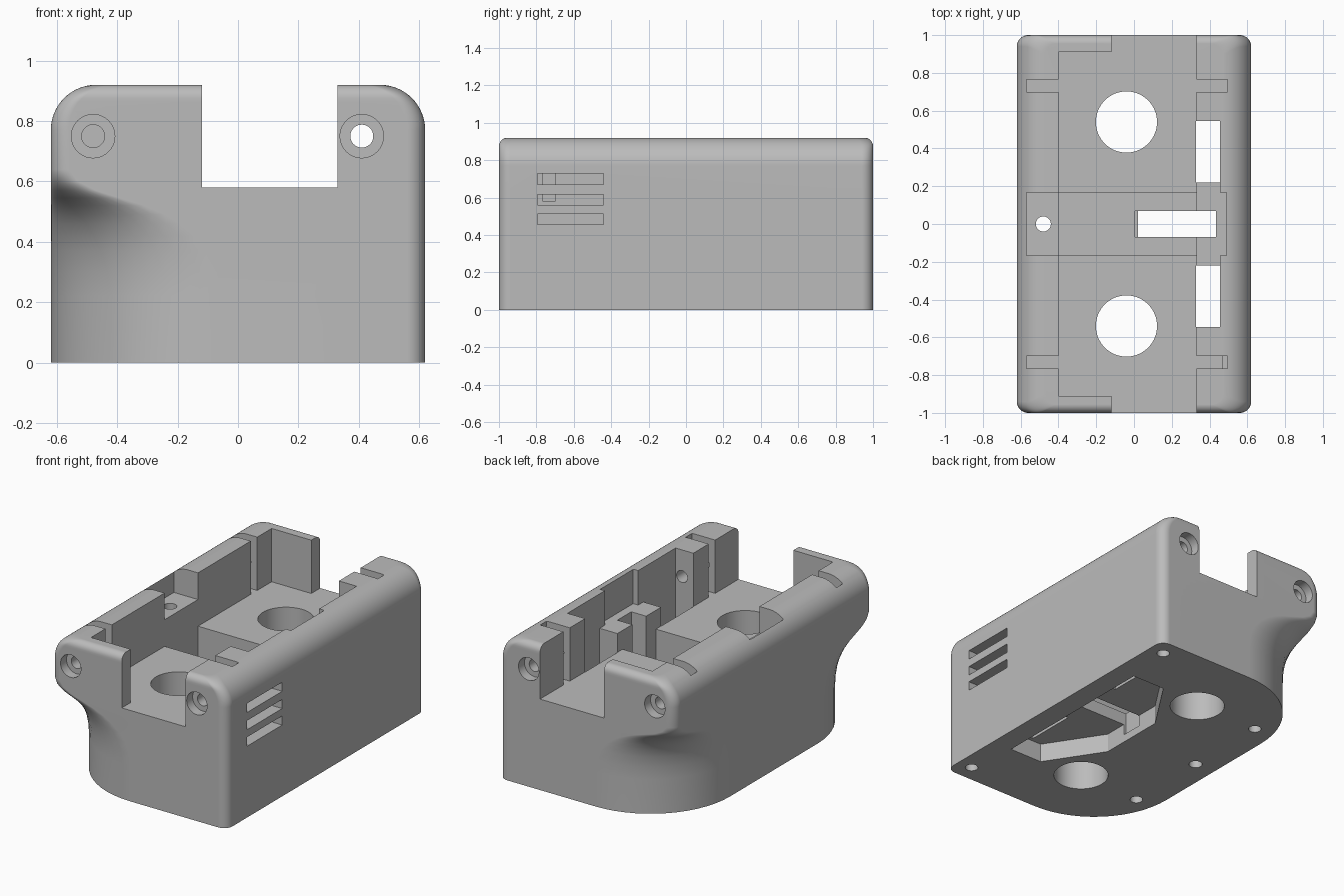
import bpy, bmesh, math
from mathutils import Matrix, Vector

if "Cube" in bpy.data.objects:
    bpy.data.objects.remove(bpy.data.objects["Cube"], do_unlink=True)

grey = bpy.data.materials.new("grey_plastic")
grey.use_nodes = True
colour = (0.5, 0.5, 0.5, 1)
grey.diffuse_color = colour
grey.node_tree.nodes["Principled BSDF"].inputs["Base Color"].default_value = colour


def make_object(name, bm):
    bmesh.ops.recalc_face_normals(bm, faces=bm.faces)
    mesh = bpy.data.meshes.new(name)
    bm.to_mesh(mesh)
    bm.free()
    mesh.materials.append(grey)
    obj = bpy.data.objects.new(name, mesh)
    bpy.context.collection.objects.link(obj)
    return obj


def outline(z, hx, hy, r_left, r_right, steps=14):
    """Rounded rectangle with its own corner radius on each x side."""
    points = []
    for quarter, (sx, sy) in enumerate([(1, 1), (-1, 1), (-1, -1), (1, -1)]):
        r = r_right if sx > 0 else r_left
        for i in range(steps + 1):
            a = math.pi / 2 * (quarter + i / steps)
            points.append((sx * (hx - r) + r * math.cos(a),
                           sy * (hy - r) + r * math.sin(a), z))
    return points


# Shell: loft from a D-shaped foot, flaring out to a full box with a rounded top
HX, HY, TOP, SIDE_R, END_R, CORNER = 0.62, 1.0, 0.92, 0.15, 0.045, 0.06
flare = [(0, .56), (.22, .56), (.30, .55), (.37, .52), (.42, .48), (.46, .43),
         (.49, .38), (.52, .31), (.545, .23), (.57, .15), (.60, .09), (.64, CORNER)]
rings = [outline(z, HX, HY, r, CORNER) for z, r in flare]
for i in range(15):
    a = math.pi / 2 * i / 14
    z = TOP - SIDE_R * (1 - math.sin(a))
    u = max(0, (z - TOP + END_R) / END_R)
    end_inset = END_R * (1 - math.sqrt(max(0, 1 - u * u)))
    rings.append(outline(z, HX - SIDE_R * (1 - math.cos(a)), HY - end_inset, CORNER, CORNER))

bm = bmesh.new()
loops = [[bm.verts.new(p) for p in ring] for ring in rings]
for low, high in zip(loops, loops[1:]):
    for i in range(len(low)):
        j = (i + 1) % len(low)
        bm.faces.new((low[i], low[j], high[j], high[i]))
bm.faces.new(loops[0])
bm.faces.new(loops[-1])
shell = make_object("housing", bm)


def cut(bm):
    cutter = make_object("cutter", bm)
    cutter.hide_render = True
    mod = shell.modifiers.new("cut", "BOOLEAN")
    mod.operation, mod.solver, mod.object = "DIFFERENCE", "EXACT", cutter
    bpy.context.view_layer.objects.active = shell
    bpy.ops.object.modifier_apply(modifier=mod.name)
    bpy.data.objects.remove(cutter, do_unlink=True)


def cut_box(x0, x1, y0, y1, z0, z1=1.2):
    bm = bmesh.new()
    size = Matrix.Diagonal((x1 - x0, y1 - y0, z1 - z0, 1))
    centre = Matrix.Translation(((x0 + x1) / 2, (y0 + y1) / 2, (z0 + z1) / 2))
    bmesh.ops.create_cube(bm, size=1, matrix=centre @ size)
    cut(bm)


def cut_hole(start, end, r, sides=40):
    start, end = Vector(start), Vector(end)
    axis = end - start
    bm = bmesh.new()
    place = Matrix.Translation((start + end) / 2) @ axis.to_track_quat("Z", "Y").to_matrix().to_4x4()
    bmesh.ops.create_cone(bm, cap_ends=True, segments=sides, radius1=r, radius2=r,
                          depth=axis.length, matrix=place)
    cut(bm)


def cut_prism(points, z0, z1):
    bm = bmesh.new()
    face = bm.faces.new([bm.verts.new((x, y, z0)) for x, y in points])
    made = bmesh.ops.extrude_face_region(bm, geom=[face])["geom"]
    bmesh.ops.translate(bm, vec=(0, 0, z1 - z0),
                        verts=[v for v in made if isinstance(v, bmesh.types.BMVert)])
    cut(bm)


FLOOR, LEDGE, IN_L, IN_R = 0.58, 0.70, -0.40, 0.33

# Main tray and the open ends
cut_box(IN_L, IN_R, -.91, .91, FLOOR)
cut_box(-.12, IN_R, -1.2, 1.2, FLOOR)

# Central cross pocket with a shelf at each side
cut_box(-.57, IN_L + .001, -.168, .168, LEDGE + .05)
cut_box(IN_R - .001, .49, -.168, .168, LEDGE)
cut_box(IN_L, IN_R, -.168, .168, .2)

# Underside recess and the slot up through it
half = [(.48, .57), (.25, .57), (.02, .22)]
cut_prism(half + [(x, -y) for x, y in reversed(half)], -.1, .12)
cut_box(.005, .435, -.07, .07, .05)

for s in (-1, 1):
    # Large openings through the floor
    cut_hole((-.04, s * .54, -.1), (-.04, s * .54, 1), .162, 64)
    # Vertical channels in the side wall and the low web beside them
    y0, y1 = sorted((s * .22, s * .545))
    cut_box(IN_R - .001, .455, y0, y1, .05)
    y0, y1 = sorted((s * .16, s * .23))
    cut_box(IN_R - .001, .455, y0, y1, LEDGE)
    # Retaining grooves across both walls
    y0, y1 = sorted((s * .70, s * .765))
    cut_box(-.57, IN_L + .001, y0, y1, FLOOR)
    cut_box(IN_R - .001, .495, y0, y1, FLOOR)
    # Counterbored end screws
    for x in (-.48, .41):
        cut_hole((x, s * 1.1, .75), (x, s * .94, .75), .072)
    cut_hole((-.48, s * 1.1, .75), (-.48, s * .6, .75), .038)
    # Blind screw holes in the underside
    for x, y in ((.52, .89), (-.48, .55)):
        cut_hole((x, s * y, -.1), (x, s * y, .2), .038, 24)

# Long rod hole and central fixing hole
cut_hole((.41, -1.1, .75), (.41, 1.1, .75), .038)
cut_hole((-.48, 0, -.1), (-.48, 0, 1), .04, 24)

# Side vents
for z in (.455, .56, .67):
    cut_box(.47, .8, -.795, -.44, z, z + .058)

# Smooth curved faces, crisp edges
bpy.ops.object.select_all(action="DESELECT")
shell.select_set(True)
bpy.context.view_layer.objects.active = shell
bpy.ops.object.shade_smooth_by_angle(angle=math.radians(30))
weighted = shell.modifiers.new("weighted_normals", "WEIGHTED_NORMAL")
weighted.keep_sharp = True
